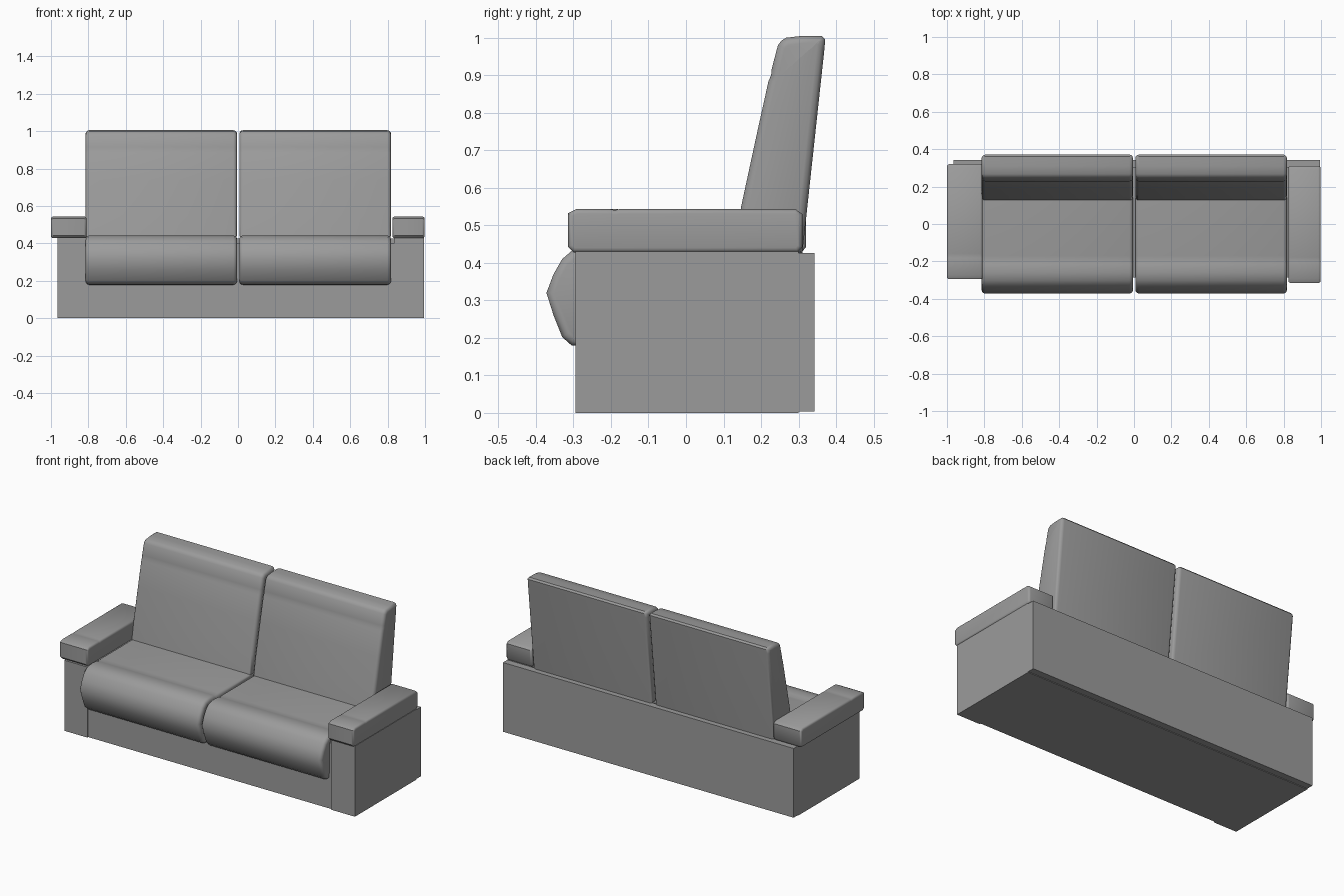
import bpy, bmesh

if "Cube" in bpy.data.objects:
    bpy.data.objects.remove(bpy.data.objects["Cube"])

grey = bpy.data.materials.new("dark_grey_upholstery")
grey.diffuse_color = (0.33, 0.33, 0.33, 1)
grey.use_nodes = True
grey.node_tree.nodes["Principled BSDF"].inputs["Base Color"].default_value = grey.diffuse_color


def make_object(name, bm, smooth):
    bmesh.ops.recalc_face_normals(bm, faces=bm.faces[:])
    mesh = bpy.data.meshes.new(name)
    bm.to_mesh(mesh)
    bm.free()
    mesh.materials.append(grey)
    ob = bpy.data.objects.new(name, mesh)
    bpy.context.collection.objects.link(ob)
    if smooth:
        bpy.ops.object.select_all(action='DESELECT')
        ob.select_set(True)
        bpy.context.view_layer.objects.active = ob
        bpy.ops.object.shade_smooth_by_angle(angle=0.7)
    return ob


def box(name, x0, x1, y0, y1, z0, z1):
    return extrude(name, [(y0, z0), (y1, z0), (y1, z1), (y0, z1)], x0, x1, 0, False)


def extrude(name, profile, x0, x1, rim, smooth=True):
    """Sweep a side (y, z) profile along x and round the rims of the two ends."""
    bm = bmesh.new()
    face = bm.faces.new([bm.verts.new((x0, y, z)) for y, z in profile])
    ext = bmesh.ops.extrude_face_region(bm, geom=[face], use_keep_orig=True)
    moved = [g for g in ext['geom'] if isinstance(g, bmesh.types.BMVert)]
    bmesh.ops.translate(bm, verts=moved, vec=(x1 - x0, 0, 0))
    bmesh.ops.recalc_face_normals(bm, faces=bm.faces[:])
    if rim:
        ends = [e for e in bm.edges if abs(e.verts[0].co.x - e.verts[1].co.x) < 1e-5]
        bmesh.ops.bevel(bm, geom=ends, offset=rim, segments=3, profile=0.5,
                        affect='EDGES', clamp_overlap=False)
    return make_object(name, bm, smooth)


# Plinth, arm bodies and back panel
box("seat_base", -0.81, 0.835, -0.287, 0.30, 0, 0.40)
box("left_arm_body", -0.965, -0.81, -0.295, 0.30, 0, 0.43)
box("right_arm_body", 0.835, 0.995, -0.295, 0.30, 0, 0.43)
box("back_panel", -0.965, 0.995, 0.30, 0.342, 0.004, 0.426)


# Arm pads with a shallow seam across the top
def arm_pad(name, x0, x1, y0, y1, seam):
    extrude(name, [(y0, 0.443), (y0 + 0.015, 0.428), (y1 - 0.012, 0.428), (y1, 0.442),
                   (y1, 0.53), (y1 - 0.018, 0.543), (seam + 0.012, 0.543),
                   (seam, 0.5405), (seam - 0.012, 0.543),
                   (y0 + 0.022, 0.543), (y0, 0.532)], x0, x1, 0.012)


arm_pad("left_arm_pad", -1.0, -0.81, -0.295, 0.32, -0.17)
arm_pad("right_arm_pad", 0.825, 0.998, -0.315, 0.31, -0.19)

# Cushion side profiles: seat with front roll, back with headrest seam
seat = [(-0.28, 0.178), (-0.305, 0.18), (-0.33, 0.202), (-0.353, 0.26), (-0.372, 0.32),
        (-0.353, 0.37), (-0.33, 0.41), (-0.302, 0.434), (-0.26, 0.442), (-0.215, 0.44),
        (-0.195, 0.434), (-0.17, 0.437), (0.29, 0.437), (0.29, 0.39), (-0.28, 0.39)]
back = [(0.125, 0.425), (0.147, 0.55), (0.188, 0.74), (0.220, 0.885), (0.227, 0.90),
        (0.228, 0.915), (0.245, 0.98), (0.254, 0.992), (0.267, 1.0), (0.31, 1.005),
        (0.362, 1.005), (0.371, 0.995), (0.369, 0.97), (0.31, 0.425)]

for side, x0, x1 in (("left", -0.815, -0.005), ("right", 0.007, 0.818)):
    extrude(side + "_seat_cushion", seat, x0, x1, 0.02)
    extrude(side + "_back_cushion", back, x0, x1, 0.02)
